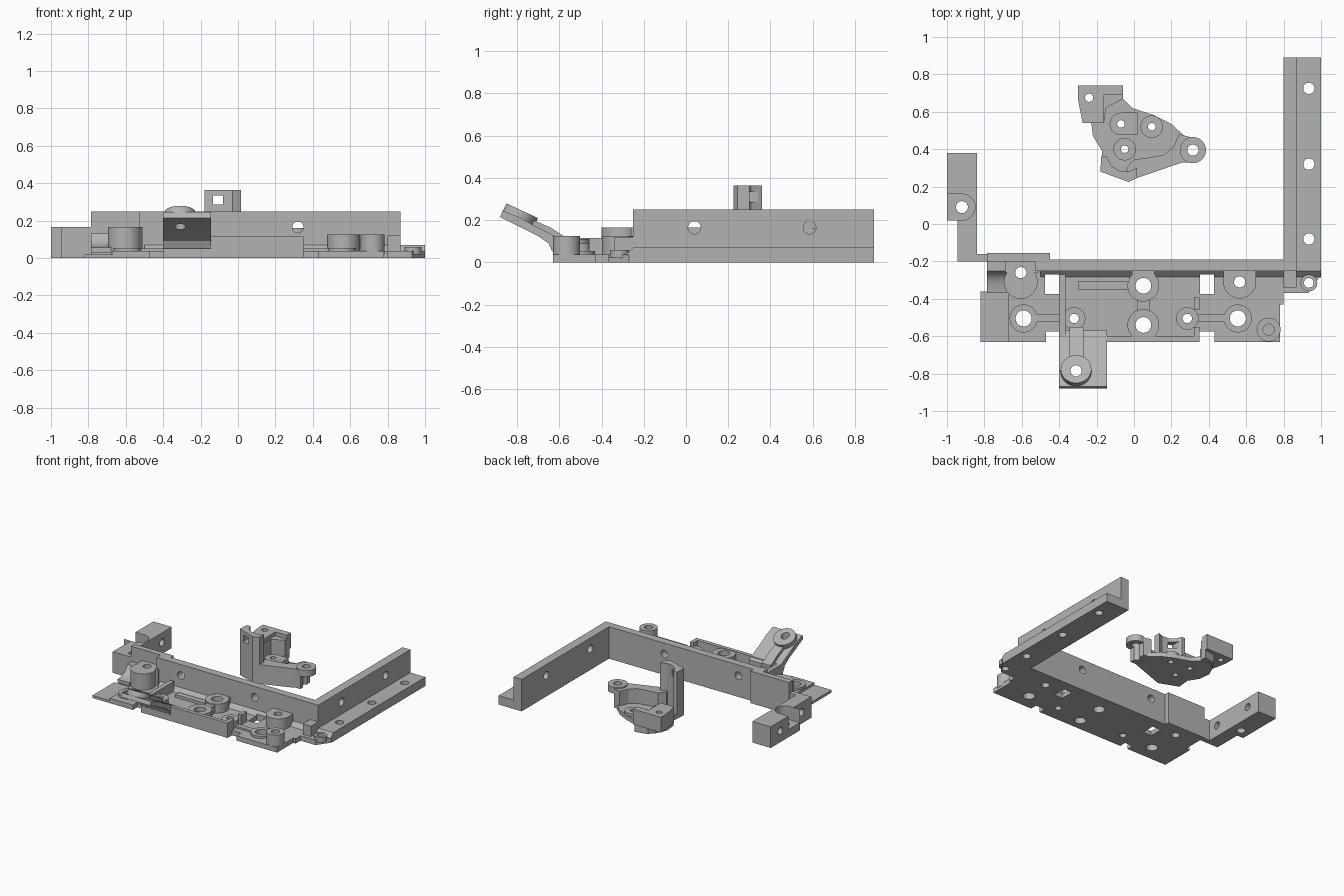
import bpy, bmesh, math
from mathutils import Matrix

grey = bpy.data.materials.new("light_grey")
grey.diffuse_color = (0.45, 0.45, 0.45, 1)


def finish(name, bm):
    bmesh.ops.recalc_face_normals(bm, faces=bm.faces)
    me = bpy.data.meshes.new(name)
    bm.to_mesh(me)
    bm.free()
    ob = bpy.data.objects.new(name, me)
    bpy.context.collection.objects.link(ob)
    me.materials.append(grey)
    return ob


def sweep(name, ring, offset):
    """Extrude a closed ring of 3D points along an offset."""
    bm = bmesh.new()
    face = bm.faces.new([bm.verts.new(p) for p in ring])
    new = bmesh.ops.extrude_face_region(bm, geom=[face])["geom"]
    bmesh.ops.translate(bm, vec=offset, verts=[v for v in new if isinstance(v, bmesh.types.BMVert)])
    return finish(name, bm)


def prism(name, pts, z0, z1):
    return sweep(name, [(x, y, z0) for x, y in pts], (0, 0, z1 - z0))


def box(name, x0, x1, y0, y1, z0, z1):
    return prism(name, [(x0, y0), (x1, y0), (x1, y1), (x0, y1)], z0, z1)


def side_profile(name, yz, x0, x1):
    return sweep(name, [(x0, y, z) for y, z in yz], (x1 - x0, 0, 0))


def disc(name, x, y, r, z0, z1):
    n = 40
    return prism(name, [(x + r * math.cos(2 * math.pi * i / n), y + r * math.sin(2 * math.pi * i / n))
                        for i in range(n)], z0, z1)


def drill(axis, c, r, depth):
    """Cutter cylinder along an axis, centred on c."""
    rot = {"X": Matrix.Rotation(math.pi / 2, 4, "Y"), "Y": Matrix.Rotation(math.pi / 2, 4, "X"),
           "Z": Matrix.Identity(4)}[axis]
    bm = bmesh.new()
    bmesh.ops.create_cone(bm, cap_ends=True, segments=32, radius1=r, radius2=r, depth=depth,
                          matrix=Matrix.Translation(c) @ rot)
    return finish("hole_cutter", bm)


def cut(parts, cutters):
    def bounds(o):
        return [(min(v.co[i] for v in o.data.vertices), max(v.co[i] for v in o.data.vertices)) for i in range(3)]
    for ob in parts:
        a = bounds(ob)
        for c in cutters:
            if all(p[0] < q[1] and q[0] < p[1] for p, q in zip(a, bounds(c))):
                m = ob.modifiers.new("cut", "BOOLEAN")
                m.operation, m.solver, m.object = "DIFFERENCE", "EXACT", c
                bpy.context.view_layer.objects.active = ob
                bpy.ops.object.modifier_apply(modifier=m.name)
    for c in cutters:
        bpy.data.objects.remove(c)


# Frame: base, back wall, right rail and left arm
base = prism("base_plate", [
    (-0.67, -0.63), (-0.47, -0.63), (-0.47, -0.575), (-0.40, -0.575), (-0.40, -0.63), (0.35, -0.63),
    (0.35, -0.575), (0.43, -0.575), (0.43, -0.63), (0.78, -0.63), (0.78, -0.43), (0.80, -0.43),
    (0.80, -0.37), (0.93, -0.37), (1, -0.27), (1, -0.19), (-0.45, -0.19), (-0.45, -0.155),
    (-0.785, -0.155), (-0.785, -0.36), (-0.67, -0.36)], 0, 0.038)
frame = [
    base,
    box("thin_side_plate", -0.82, -0.67, -0.63, -0.36, 0, 0.02),
    box("back_wall", -0.53, 0.87, -0.25, -0.19, 0.01, 0.25),
    box("left_back_panel", -0.785, -0.45, -0.2, -0.155, 0.005, 0.25),
    side_profile("wall_foot_chamfer", [(-0.285, 0.036), (-0.25, 0.07), (-0.24, 0.07), (-0.24, 0.036)], -0.5, 1),
    box("rail_foot", 0.80, 1, -0.25, 0.89, 0, 0.07),
    box("rail_wall", 0.80, 0.87, -0.25, 0.89, 0.06, 0.25),
    box("corner_post", 0.80, 0.87, -0.34, -0.24, 0.03, 0.12),
    prism("left_arm", [(-1, 0.02), (-0.945, 0.02), (-0.945, -0.2), (-0.78, -0.2), (-0.78, -0.16),
                       (-0.84, -0.16), (-0.84, 0.38), (-1, 0.38)], 0, 0.165),
    side_profile("curved_fillet", [(-0.19, 0.03), (-0.19, 0.13), (-0.25, 0.13), (-0.262, 0.1), (-0.285, 0.077),
                                   (-0.32, 0.063), (-0.37, 0.057), (-0.37, 0.03)], -0.785, -0.68),
    box("left_boss_block", -0.69, -0.51, -0.26, -0.19, 0.03, 0.165),
]
# Screw bosses: x, y, radius, top
for x, y, r, top in [(-0.605, -0.31, 0.09, 0.165), (-0.59, -0.505, 0.075, 0.055), (-0.32, -0.505, 0.06, 0.09),
                     (0.05, -0.33, 0.085, 0.11), (0.05, -0.54, 0.085, 0.11), (0.285, -0.505, 0.06, 0.09),
                     (0.555, -0.505, 0.075, 0.055), (0.565, -0.31, 0.088, 0.125), (0.72, -0.565, 0.064, 0.125),
                     (0.935, -0.315, 0.045, 0.06)]:
    frame.append(disc("screw_boss", x, y, r, 0.02, top))
# Tray rims and ribs between the bosses
for name, *b in [
        ("tray_front_rim", -0.40, 0.35, -0.63, -0.60, 0.02, 0.115),
        ("tray_left_rim", -0.40, -0.365, -0.61, -0.27, 0.02, 0.115),
        ("tray_right_rim", 0.32, 0.35, -0.61, -0.55, 0.02, 0.115),
        ("tray_right_rim", 0.32, 0.35, -0.46, -0.39, 0.02, 0.115),
        ("boss_bridge", 0.015, 0.085, -0.50, -0.37, 0.02, 0.10),
        ("boss_back_web", -0.01, 0.11, -0.33, -0.24, 0.02, 0.109),
        ("tray_rib", -0.30, 0.0, -0.35, -0.305, 0.02, 0.06),
        ("left_rib", -0.55, -0.35, -0.525, -0.485, 0.02, 0.052),
        ("right_rib", 0.31, 0.52, -0.525, -0.485, 0.02, 0.052),
        ("right_boss_block", 0.478, 0.652, -0.31, -0.24, 0.02, 0.124)]:
    frame.append(box(name, *b))

# Raised front bracket with tongue
bracket_yz = [(-0.60, 0.03), (-0.635, 0.055), (-0.65, 0.09), (-0.70, 0.125), (-0.88, 0.215), (-0.868, 0.245),
              (-0.78, 0.21), (-0.73, 0.18), (-0.64, 0.135), (-0.60, 0.11), (-0.57, 0.10), (-0.57, 0.03)]
tongue_yz = [(-0.55, 0.07), (-0.64, 0.11), (-0.79, 0.20), (-0.79, 0.238), (-0.745, 0.21), (-0.64, 0.165),
             (-0.58, 0.125), (-0.55, 0.115)]
bracket = side_profile("front_bracket", bracket_yz, -0.40, -0.145)
tongue = side_profile("bracket_tongue", tongue_yz, -0.345, -0.27)
tip = disc("bracket_tip_boss", 0, 0, 0.082, -0.04, 0.022)
tip.data.transform(Matrix.Translation((-0.31, -0.785, 0.225)) @ Matrix.Rotation(math.radians(-25), 4, "X"))
cut([bracket, tongue, tip], [drill("Z", (-0.31, -0.785, 0.2), 0.03, 0.3)])

# Holes and pockets in the frame
holes = [drill("Z", (x, y, 0.1), r, 0.5) for x, y, r in [
    (-0.605, -0.26, 0.03), (-0.59, -0.505, 0.043), (-0.32, -0.505, 0.025), (0.05, -0.33, 0.042),
    (0.05, -0.54, 0.042), (0.285, -0.505, 0.025), (0.555, -0.505, 0.043), (0.565, -0.31, 0.03),
    (0.935, -0.315, 0.026), (0.935, 0.725, 0.03), (0.935, 0.32, 0.03), (0.935, -0.08, 0.03), (-0.92, 0.09, 0.032)]]
holes += [drill("Y", (x, -0.215, 0.165), 0.03, 0.2) for x in (-0.32, 0.32)]
holes += [drill("X", (0.83, y, 0.165), 0.03, 0.2) for y in (0.04, 0.585)]
holes += [drill("X", (-0.92, y, 0.09), 0.028, 0.3) for y in (-0.08, 0.26)]
holes += [box("slot_cutter", x, x + 0.075, -0.375, -0.27, -0.1, 0.3) for x in (-0.475, 0.353)]
holes += [drill("Z", (0.72, -0.565, 0.13), 0.03, 0.1),
          drill("Z", (-0.92, 0.09, 0.16), 0.07, 0.2),
          box("pocket_cutter", -1.1, -0.92, 0.021, 0.16, 0.06, 0.3)]
cut(frame, holes)

# Separate latch piece behind the wall
latch = [
    prism("latch_floor", [(-0.18, 0.29), (-0.03, 0.23), (0.25, 0.33), (0.27, 0.47), (0.20, 0.535), (0.11, 0.58),
                          (-0.01, 0.62), (-0.06, 0.67), (-0.12, 0.69), (-0.19, 0.65), (-0.23, 0.56),
                          (-0.22, 0.47), (-0.17, 0.39)], 0, 0.035),
    prism("latch_front_wall", [(-0.03, 0.23), (0.26, 0.33), (0.31, 0.33), (0.30, 0.465), (0.24, 0.48),
                               (0.21, 0.41), (0.16, 0.37), (0.08, 0.355), (0.0, 0.345), (-0.04, 0.30)],
          0.005, 0.15),
    disc("latch_eye", 0.315, 0.395, 0.07, 0.11, 0.16),
    prism("latch_column", [(-0.18, 0.28), (-0.03, 0.225), (0.015, 0.245), (0.015, 0.30), (-0.03, 0.28),
                           (-0.08, 0.285), (-0.12, 0.31), (-0.145, 0.36), (-0.175, 0.36)], 0.005, 0.365),
    prism("latch_block", [(-0.30, 0.74), (-0.30, 0.67), (-0.275, 0.54), (-0.16, 0.54), (-0.16, 0.69),
                          (-0.06, 0.69), (-0.06, 0.74)], 0.07, 0.19),
    prism("latch_back_wall", [(-0.23, 0.56), (-0.16, 0.54), (-0.15, 0.62), (-0.06, 0.67), (-0.06, 0.72),
                              (-0.16, 0.70)], 0.005, 0.16),
    disc("latch_boss", -0.07, 0.535, 0.06, 0.02, 0.07),
    box("latch_boss_rib", -0.07, 0.02, 0.475, 0.595, 0.02, 0.069),
    disc("latch_boss", 0.095, 0.52, 0.06, 0.02, 0.055),
    disc("latch_boss", -0.05, 0.40, 0.06, 0.02, 0.06),
]
cut(latch, [drill("Z", (x, y, 0.1), r, 0.6) for x, y, r in [
    (-0.07, 0.535, 0.02), (0.095, 0.52, 0.02), (-0.05, 0.40, 0.02), (0.315, 0.395, 0.03), (-0.24, 0.675, 0.022)]]
    + [box("window_cutter", -0.135, -0.08, 0.1, 0.5, 0.285, 0.335)])

# Smooth round walls while keeping edges crisp
bpy.ops.object.select_all(action="SELECT")
bpy.context.view_layer.objects.active = base
bpy.ops.object.shade_smooth_by_angle(angle=math.radians(25))
